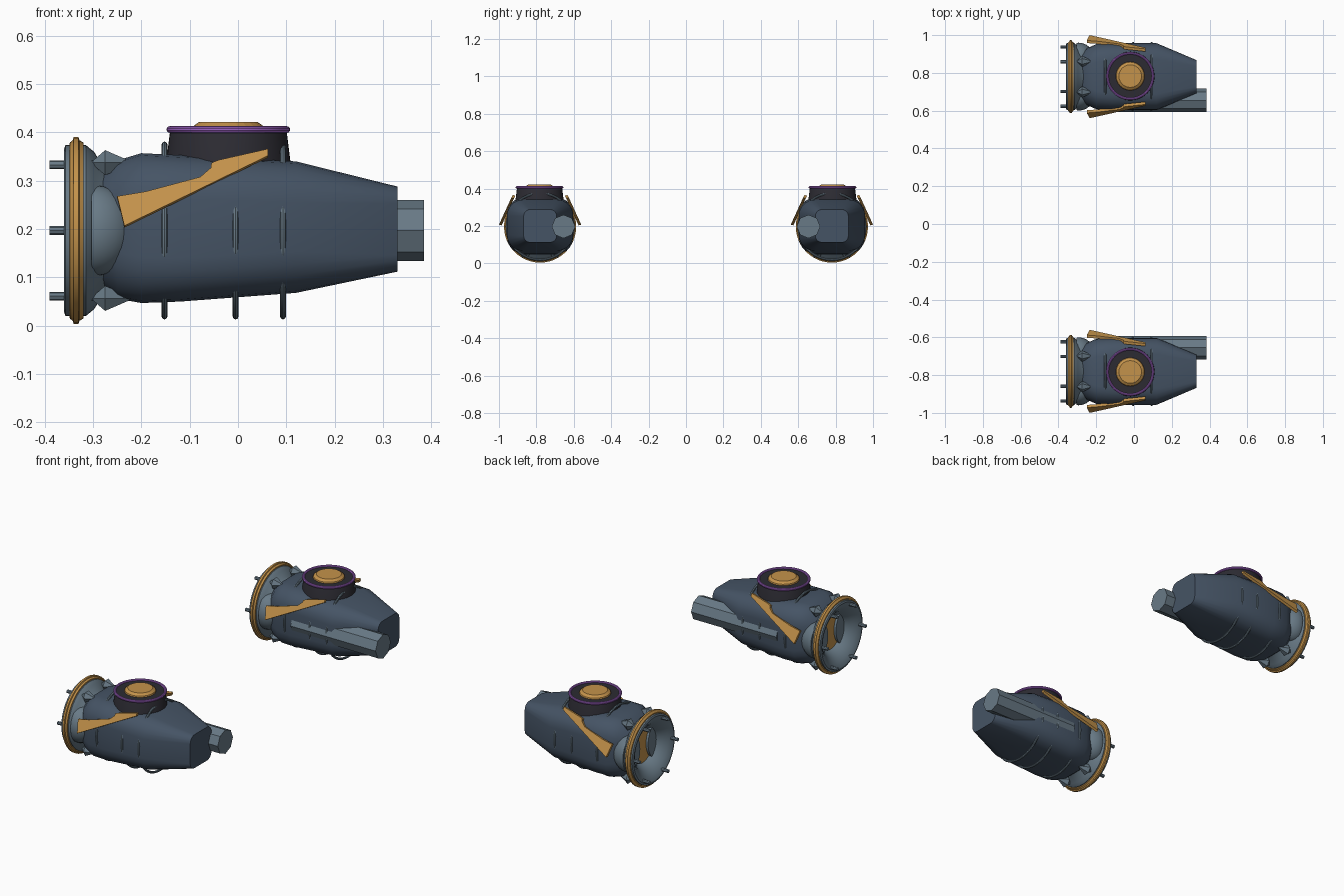
import bpy, bmesh
from math import sin, cos, pi, radians
from mathutils import Vector

cube = bpy.data.objects.get("Cube")
if cube:
    bpy.data.objects.remove(cube)

CY, CZ = 0.78, 0.197  # centre line of the pod on the +y side


def material(name, rgb):
    m = bpy.data.materials.new(name)
    m.use_nodes = True
    m.diffuse_color = (*rgb, 1)
    m.node_tree.nodes["Principled BSDF"].inputs["Base Color"].default_value = (*rgb, 1)
    return m


SLATE = material("dark slate", (0.06, 0.088, 0.13))
GREY = material("blue grey", (0.14, 0.195, 0.24))
GOLD = material("gold", (0.55, 0.29, 0.07))
BLACK = material("near black", (0.025, 0.024, 0.032))
PURPLE = material("purple", (0.36, 0.13, 0.58))


def finish(name, bm, mat, smooth=True):
    """Turn a bmesh into an object, mirrored to the second pod."""
    bmesh.ops.remove_doubles(bm, verts=bm.verts, dist=1e-5)
    bmesh.ops.recalc_face_normals(bm, faces=bm.faces)
    mesh = bpy.data.meshes.new(name)
    bm.to_mesh(mesh)
    bm.free()
    mesh.materials.append(mat)
    ob = bpy.data.objects.new(name, mesh)
    bpy.context.collection.objects.link(ob)
    if smooth:
        bpy.ops.object.select_all(action='DESELECT')
        ob.select_set(True)
        bpy.context.view_layer.objects.active = ob
        bpy.ops.object.shade_smooth_by_angle(angle=radians(32))
    mod = ob.modifiers.new("second pod", 'MIRROR')
    mod.use_axis = (False, True, False)
    mod.use_clip = False
    mod.use_mirror_merge = False
    return ob


def loft(bm, rings, closed=False, caps=False):
    """Bridge rings of points with quads."""
    rows = [[bm.verts.new(p) for p in r] for r in rings]
    pairs = list(zip(rows, rows[1:])) + ([(rows[-1], rows[0])] if closed else [])
    for a, b in pairs:
        for i in range(len(a)):
            j = (i + 1) % len(a)
            bm.faces.new((a[i], a[j], b[j], b[i]))
    if caps:
        bm.faces.new(rows[0])
        bm.faces.new(rows[-1])


def lathe(bm, profile, axis, centre, segs=48, closed=False):
    """Spin (height, radius) points about an x or z axis."""
    c = Vector(centre)
    rings = []
    for h, r in profile:
        ring = []
        for i in range(segs):
            a = 2 * pi * i / segs
            u, v = max(r, 1e-7) * cos(a), max(r, 1e-7) * sin(a)
            ring.append(c + Vector((h, u, v) if axis == 'x' else (u, v, h)))
        rings.append(ring)
    loft(bm, rings, closed)


def lathed(name, mat, profile, axis, centre, segs=48, closed=False, smooth=True):
    bm = bmesh.new()
    lathe(bm, profile, axis, centre, segs, closed)
    return finish(name, bm, mat, smooth)


def tube_profile(h, major, rh, rr, n=10):
    return [(h + rh * cos(2 * pi * i / n), major + rr * sin(2 * pi * i / n)) for i in range(n)]


def rounded_section(x, half, low, high, rad, n=5):
    """Rounded rectangle across the pod at x."""
    pts = []
    for q, (sy, sz) in enumerate([(1, 1), (-1, 1), (-1, -1), (1, -1)]):
        cy = CY + sy * (half - rad)
        cz = high - rad if sz > 0 else low + rad
        for k in range(n + 1):
            a = pi / 2 * (q + k / n)
            pts.append((x, cy + rad * cos(a), cz + rad * sin(a)))
    return pts


# Main hull
bm = bmesh.new()
loft(bm, [rounded_section(*s) for s in (
    (-0.28, 0.125, 0.08, 0.315, 0.09), (-0.25, 0.15, 0.056, 0.342, 0.095),
    (-0.20, 0.172, 0.047, 0.357, 0.095), (-0.12, 0.177, 0.05, 0.353, 0.09),
    (0.12, 0.177, 0.068, 0.34, 0.085), (0.33, 0.088, 0.112, 0.288, 0.035))], caps=True)
finish("hull", bm, SLATE)

# Intake collar with a concave mouth
AXIS = (0, CY, CZ)
lathed("intake_collar", GREY, [
    (-0.285, 0), (-0.285, 0.09), (-0.30, 0.098), (-0.325, 0.115), (-0.345, 0.138),
    (-0.357, 0.158), (-0.36, 0.168), (-0.357, 0.177), (-0.315, 0.177), (-0.298, 0.163),
    (-0.28, 0.135), (-0.25, 0.12), (-0.25, 0)], 'x', AXIS)
lathed("intake_core", GOLD, [(-0.285, 0), (-0.292, 0), (-0.292, 0.088), (-0.285, 0.088)], 'x', AXIS)
lathed("intake_ring", GOLD, [
    (-0.35, 0.17), (-0.348, 0.182), (-0.342, 0.187), (-0.34, 0.193), (-0.33, 0.193),
    (-0.328, 0.187), (-0.32, 0.182), (-0.318, 0.17)], 'x', AXIS, closed=True)

# Pins around the mouth
bm = bmesh.new()
for i in range(6):
    a = i * pi / 3
    c = (0, CY + 0.157 * cos(a), CZ + 0.157 * sin(a))
    lathe(bm, [(-0.39, 0), (-0.39, 0.009), (-0.345, 0.009), (-0.345, 0)], 'x', c, 8)
finish("intake_pins", bm, GREY)

# Faceted struts and thin rods behind the collar
bm = bmesh.new()
for a in (pi / 3, 2 * pi / 3, -pi / 3, -2 * pi / 3):
    c = (0, CY + 0.162 * cos(a), CZ + 0.162 * sin(a))
    lathe(bm, [(-0.305, 0), (-0.275, 0.03), (-0.215, 0)], 'x', c, 6)
    lathe(bm, [(-0.31, 0), (-0.31, 0.005), (-0.23, 0.005), (-0.23, 0)], 'x', c, 6)
finish("collar_struts", bm, GREY, smooth=False)

# Side blisters
bm = bmesh.new()
for s in (1, -1):
    ret = bmesh.ops.create_uvsphere(bm, u_segments=24, v_segments=16, radius=1)
    for v in ret["verts"]:
        x = max(v.co.x, -0.1)
        v.co = (-0.295 + 0.082 * x, CY + s * 0.105 + 0.075 * v.co.y, CZ + 0.093 * v.co.z)
finish("side_blisters", bm, GREY)

# Round hoops poking through the hull
for n, x in enumerate((-0.152, -0.005, 0.093)):
    lathed(f"hoop_{n + 1}", GREY, tube_profile(x, 0.178, 0.006, 0.006, 8), 'x', AXIS, closed=True)

# Turret on top
TOP = (-0.02, CY + 0.003, 0)
lathed("turret_base", BLACK, [(0.28, 0), (0.28, 0.136), (0.40, 0.121), (0.406, 0.118), (0.406, 0)], 'z', TOP)
lathed("turret_rim", PURPLE, tube_profile(0.406, 0.121, 0.007, 0.007), 'z', TOP, closed=True)
lathed("turret_cap", GOLD, [(0.40, 0), (0.40, 0.078), (0.412, 0.074), (0.422, 0.06), (0.422, 0)],
       'z', TOP, 24, smooth=False)

# Slanted side fins
outline = [(-0.25, 0.268), (-0.235, 0.207), (0.062, 0.352), (0.062, 0.366), (-0.04, 0.343),
           (-0.055, 0.337), (-0.056, 0.327), (-0.078, 0.308), (-0.19, 0.278)]
bm = bmesh.new()
for s in (1, -1):
    outer = [(x, CY + s * (0.22 - 0.46 * (z - 0.207)), z) for x, z in outline]
    inner = [(x, y - s * 0.014, z - 0.004) for x, y, z in outer]
    loft(bm, [outer, inner], caps=True)
finish("side_fins", bm, GOLD, smooth=False)

# Eight-sided barrel on the inner side of each pod
lathed("side_barrel", GREY, [(-0.11, 0), (-0.11, 0.063), (0.385, 0.063), (0.385, 0)],
       'x', (0, 0.655, CZ), 8, smooth=False)
